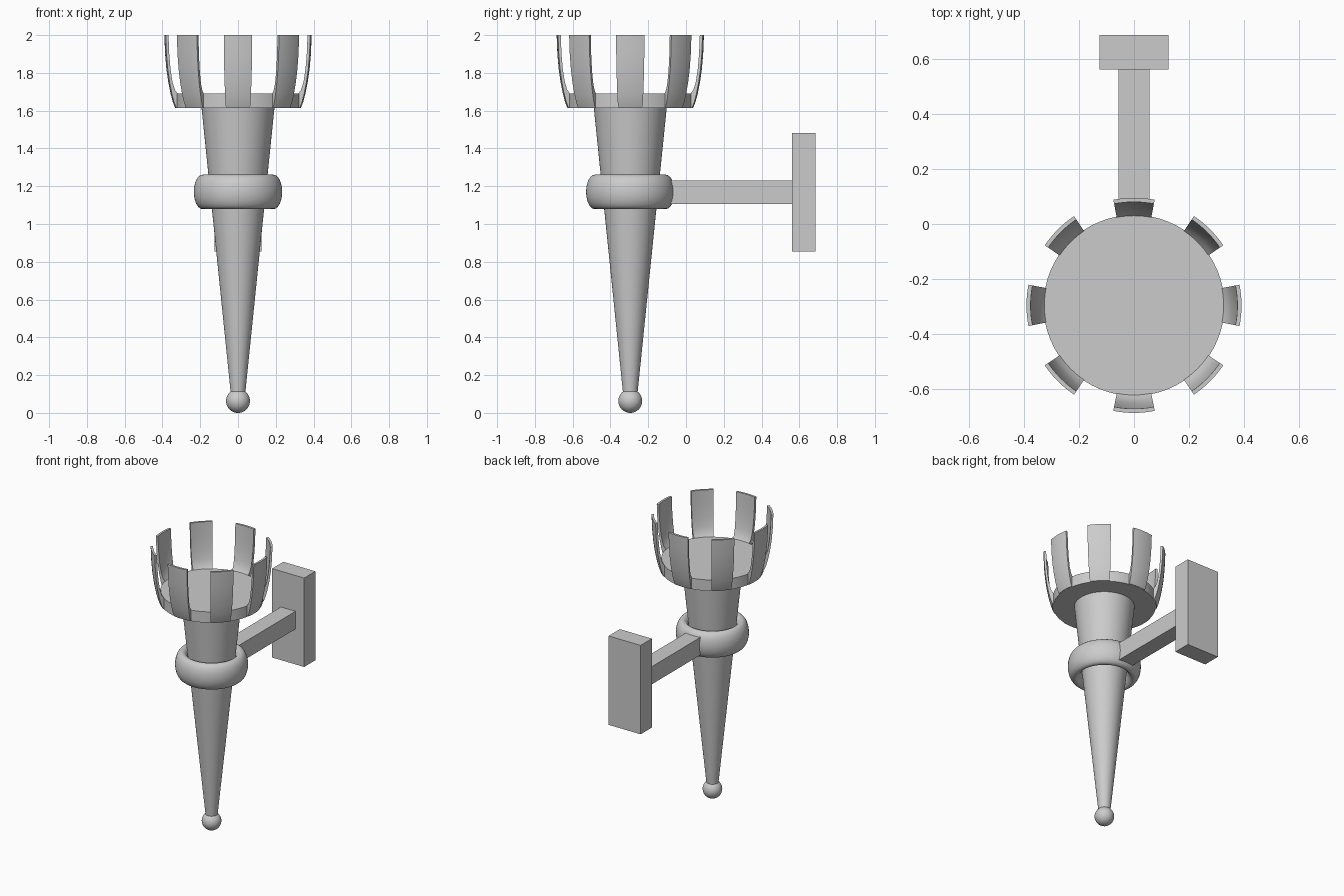
import bpy, bmesh, math

if "Cube" in bpy.data.objects:
    bpy.data.objects.remove(bpy.data.objects["Cube"])

AXIS_Y = -0.295  # torch axis


def finish(name, bm, smooth=True):
    bmesh.ops.recalc_face_normals(bm, faces=bm.faces)
    mesh = bpy.data.meshes.new(name)
    bm.to_mesh(mesh)
    bm.free()
    ob = bpy.data.objects.new(name, mesh)
    bpy.context.collection.objects.link(ob)
    if smooth:
        bpy.context.view_layer.objects.active = ob
        ob.select_set(True)
        bpy.ops.object.shade_smooth_by_angle(angle=math.radians(35))
        ob.select_set(False)
    return ob


def sweep(name, profile, start=0.0, angle=math.tau, steps=64):
    """Revolve a closed (r, z) profile around the torch axis."""
    bm = bmesh.new()
    full = angle > 6.28
    rings = []
    for i in range(steps if full else steps + 1):
        a = start + angle * i / steps
        rings.append([bm.verts.new((r * math.cos(a), AXIS_Y + r * math.sin(a), z))
                      for r, z in profile])
    n = len(profile)
    for i in range(steps):
        p, q = rings[i], rings[(i + 1) % len(rings)]
        for j in range(n):
            k = (j + 1) % n
            bm.faces.new((p[j], q[j], q[k], p[k]))
    if not full:
        bm.faces.new(rings[0])
        bm.faces.new(rings[-1][::-1])
    return finish(name, bm)


def cone(name, r1, r2, z1, z2):
    bm = bmesh.new()
    bmesh.ops.create_cone(bm, cap_ends=True, segments=64, radius1=r1, radius2=r2, depth=z2 - z1)
    bmesh.ops.translate(bm, verts=bm.verts, vec=(0, AXIS_Y, (z1 + z2) / 2))
    return finish(name, bm)


def box(name, x, y1, y2, z1, z2):
    bm = bmesh.new()
    bmesh.ops.create_cube(bm, size=1)
    bmesh.ops.scale(bm, verts=bm.verts, vec=(2 * x, y2 - y1, z2 - z1))
    bmesh.ops.translate(bm, verts=bm.verts, vec=(0, (y1 + y2) / 2, (z1 + z2) / 2))
    return finish(name, bm, smooth=False)


# Tapered handle and bowl floor
cone("handle", 0.038, 0.193, 0.10, 1.615)
cone("bowl_floor", 0.328, 0.328, 1.613, 1.69)

# Ball at the foot
bm = bmesh.new()
bmesh.ops.create_uvsphere(bm, u_segments=32, v_segments=20, radius=0.063)
bmesh.ops.translate(bm, verts=bm.verts, vec=(0, AXIS_Y, 0.063))
finish("foot_ball", bm)

# Collar: ring with a tall oval section
oval = [(0.188 + 0.046 * math.cos(t), 1.17 + 0.091 * math.sin(t))
        for t in (math.tau * i / 24 for i in range(24))]
sweep("collar", oval)

# Eight curved prongs around the bowl
outer = [(0.325, 1.613), (0.333, 1.615), (0.345, 1.645), (0.357, 1.69), (0.369, 1.75),
         (0.379, 1.82), (0.386, 1.90), (0.390, 2.0)]
inner = [(0.375, 2.0), (0.371, 1.90), (0.364, 1.82), (0.353, 1.75), (0.340, 1.71), (0.325, 1.69)]
half = math.radians(11.1)
for i in range(8):
    sweep(f"prong_{i + 1}", outer + inner, i * math.pi / 4 - half, 2 * half, 8)

# Wall bracket
box("bracket_arm", 0.057, -0.13, 0.57, 1.105, 1.23)
box("wall_plate", 0.125, 0.56, 0.685, 0.855, 1.483)
